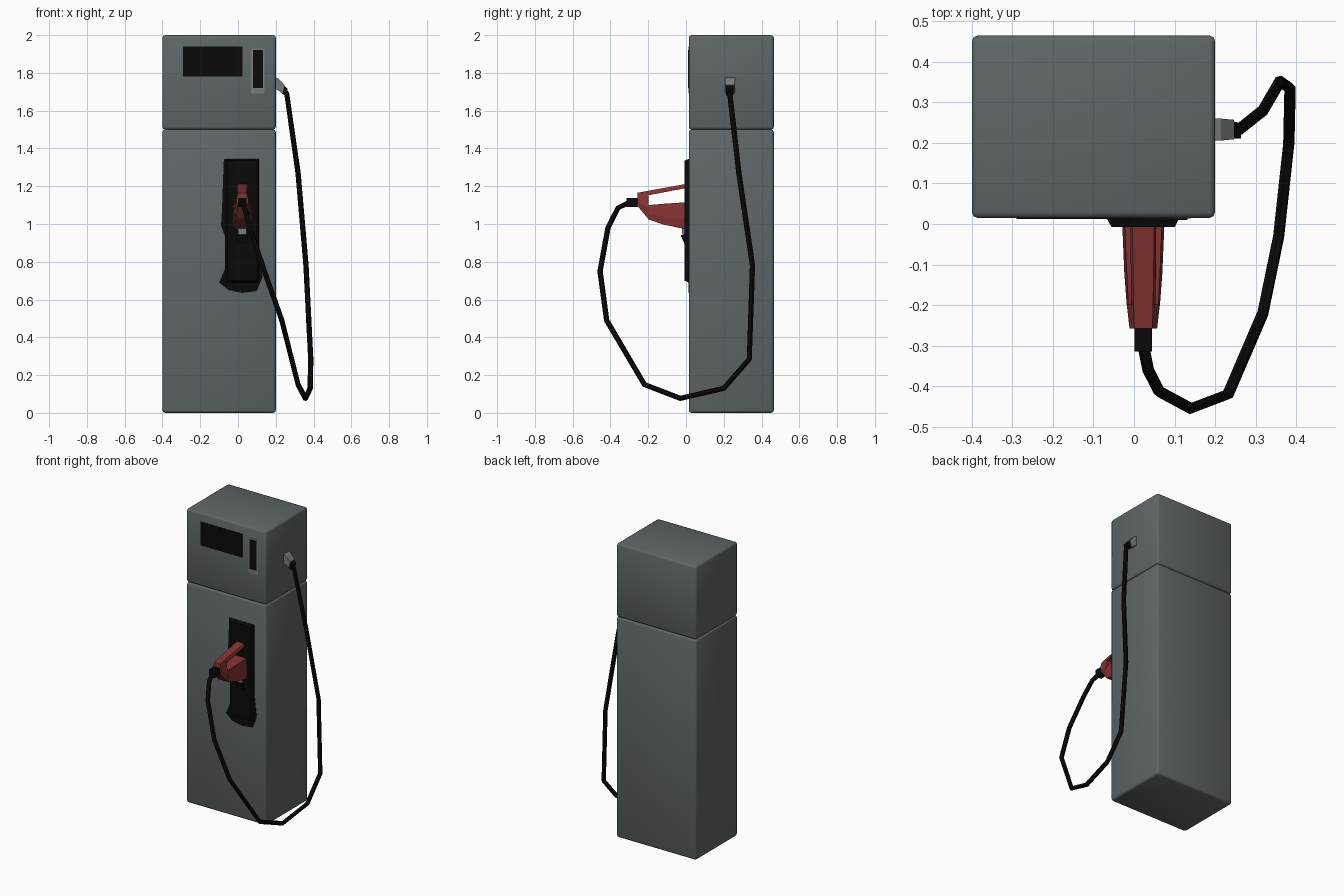
import bpy, bmesh
from mathutils import Vector

if "Cube" in bpy.data.objects:
    bpy.data.objects.remove(bpy.data.objects["Cube"])


def material(name, rgb):
    m = bpy.data.materials.new(name)
    m.diffuse_color = (*rgb, 1)
    m.use_nodes = True
    m.node_tree.nodes["Principled BSDF"].inputs["Base Color"].default_value = m.diffuse_color
    return m


GREY = material("body_grey", (0.115, 0.133, 0.14))
STEEL = material("light_steel", (0.19, 0.205, 0.21))
BLACK = material("rubber_black", (0.003, 0.003, 0.003))
RED = material("handle_red", (0.24, 0.032, 0.032))
CX = 0.023  # nozzle centre line


def loft(name, rings, mat):
    """Skin a list of equal-length vertex rings and cap both ends."""
    bm = bmesh.new()
    vs = [[bm.verts.new(p) for p in r] for r in rings]
    n = len(rings[0])
    for a, b in zip(vs, vs[1:]):
        for i in range(n):
            bm.faces.new((a[i], a[(i + 1) % n], b[(i + 1) % n], b[i]))
    bm.faces.new(vs[0])
    bm.faces.new(vs[-1])
    bmesh.ops.recalc_face_normals(bm, faces=bm.faces)
    me = bpy.data.meshes.new(name)
    bm.to_mesh(me)
    bm.free()
    me.materials.append(mat)
    ob = bpy.data.objects.new(name, me)
    bpy.context.collection.objects.link(ob)
    return ob


def rect(x0, x1, z0, z1, y):
    return [(x0, y, z0), (x1, y, z0), (x1, y, z1), (x0, y, z1)]


def box(name, x0, x1, y0, y1, z0, z1, mat):
    return loft(name, [rect(x0, x1, z0, z1, y0), rect(x0, x1, z0, z1, y1)], mat)


# Cabinet: lower housing and head, with softened edges forming the groove
for name, z0, z1 in (("lower_cabinet", 0, 1.5), ("upper_cabinet", 1.5, 2)):
    ob = box(name, -0.4, 0.2, 0.015, 0.465, z0, z1, GREY)
    bev = ob.modifiers.new("soft_edges", "BEVEL")
    bev.width, bev.segments = 0.014, 2
    ob.data.polygons.foreach_set("use_smooth", [True] * len(ob.data.polygons))

# Display and card slot
box("display", -0.29, 0.023, 0.012, 0.018, 1.78, 1.94, BLACK)
box("card_slot_frame", 0.07, 0.14, 0.013, 0.018, 1.69, 1.93, STEEL)
box("card_slot", 0.08, 0.132, 0.010, 0.016, 1.72, 1.92, BLACK)

# Dark painted surround and raised holster plate
outline = [(-0.075, 1.345), (0.11, 1.345), (0.11, 0.9), (0.13, 0.72), (0.10, 0.645), (0.02, 0.635),
           (-0.05, 0.65), (-0.1, 0.69), (-0.07, 0.76), (-0.07, 0.94), (-0.09, 0.99), (-0.085, 1.07)]
loft("holster_surround", [[(x, y, z) for x, z in outline] for y in (0.012, 0.017)], BLACK)
loft("holster_plate", [rect(-0.068, 0.112, 0.69, 1.345, 0.015),
                       rect(-0.055, 0.10, 0.70, 1.335, -0.008)], BLACK)
loft("holster_hook", [[(x, -0.006, 0.945), (x, -0.028, 0.94), (x, -0.006, 0.89)]
                      for x in (CX - 0.03, CX + 0.03)], BLACK)
box("nozzle_spout", CX - 0.022, CX + 0.022, -0.02, 0.0, 0.945, 0.985, STEEL)


# Nozzle: hexagonal sections (y, bottom z, top z, bottom / middle / top half width)
def section(y, z0, z1, wb, wm, wt):
    zm = z0 + 0.4 * (z1 - z0)
    return [(CX + s, y, z) for s, z in
            ((-wb, z0), (wb, z0), (wm, zm), (wt, z1), (-wt, z1), (-wm, zm))]


def nozzle_part(name, *rows):
    loft(name, [section(*r) for r in rows], RED)


nozzle_part("nozzle_grip", (0.0, 1.19, 1.212, 0.032, 0.032, 0.027),
            (-0.2, 1.152, 1.176, 0.03, 0.029, 0.024))
nozzle_part("nozzle_guard", (0.0, 0.972, 1.115, 0.048, 0.052, 0.046),
            (-0.12, 0.997, 1.107, 0.042, 0.047, 0.041),
            (-0.2, 1.025, 1.10, 0.034, 0.041, 0.037))
nozzle_part("nozzle_end", (-0.198, 1.025, 1.176, 0.034, 0.041, 0.024),
            (-0.258, 1.097, 1.165, 0.024, 0.034, 0.022))

# Hose collar at the nozzle and swivel fitting on the cabinet side
box("hose_collar", CX - 0.022, CX + 0.022, -0.315, -0.255, 1.09, 1.137, BLACK)


def side_ring(x, dx, y, hy, z0, z1):
    return [(x, y - hy, z0), (x, y + hy, z0), (x + dx, y + hy, z1), (x + dx, y - hy, z1)]


loft("hose_fitting", [side_ring(0.19, 0, 0.233, 0.028, 1.715, 1.778),
                      side_ring(0.21, 0.005, 0.233, 0.027, 1.71, 1.77),
                      side_ring(0.235, 0.012, 0.233, 0.024, 1.69, 1.735)], STEEL)
loft("hose_upper_collar", [side_ring(0.232, 0.012, 0.233, 0.02, 1.69, 1.735),
                           side_ring(0.25, 0.014, 0.23, 0.019, 1.68, 1.715)], BLACK)

# Hanging hose: faceted six-sided tube along a polyline
path = [(CX, -0.30, 1.115), (0.035, -0.36, 1.085), (0.062, -0.413, 0.98), (0.14, -0.455, 0.75),
        (0.232, -0.42, 0.49), (0.318, -0.22, 0.15), (0.357, -0.03, 0.077), (0.382, 0.2, 0.13),
        (0.385, 0.335, 0.285), (0.36, 0.352, 0.78), (0.318, 0.28, 1.27), (0.258, 0.232, 1.69),
        (0.235, 0.231, 1.71)]
cu = bpy.data.curves.new("hose", "CURVE")
cu.dimensions = "3D"
cu.bevel_depth, cu.bevel_resolution, cu.use_fill_caps = 0.0145, 1, True
sp = cu.splines.new("POLY")
sp.points.add(len(path) - 1)
for p, co in zip(sp.points, path):
    p.co = (*co, 1)
sp.use_smooth = False
cu.materials.append(BLACK)
hose = bpy.data.objects.new("hose", cu)
bpy.context.collection.objects.link(hose)
bpy.context.view_layer.objects.active = hose
hose.select_set(True)
bpy.ops.object.convert(target="MESH")
